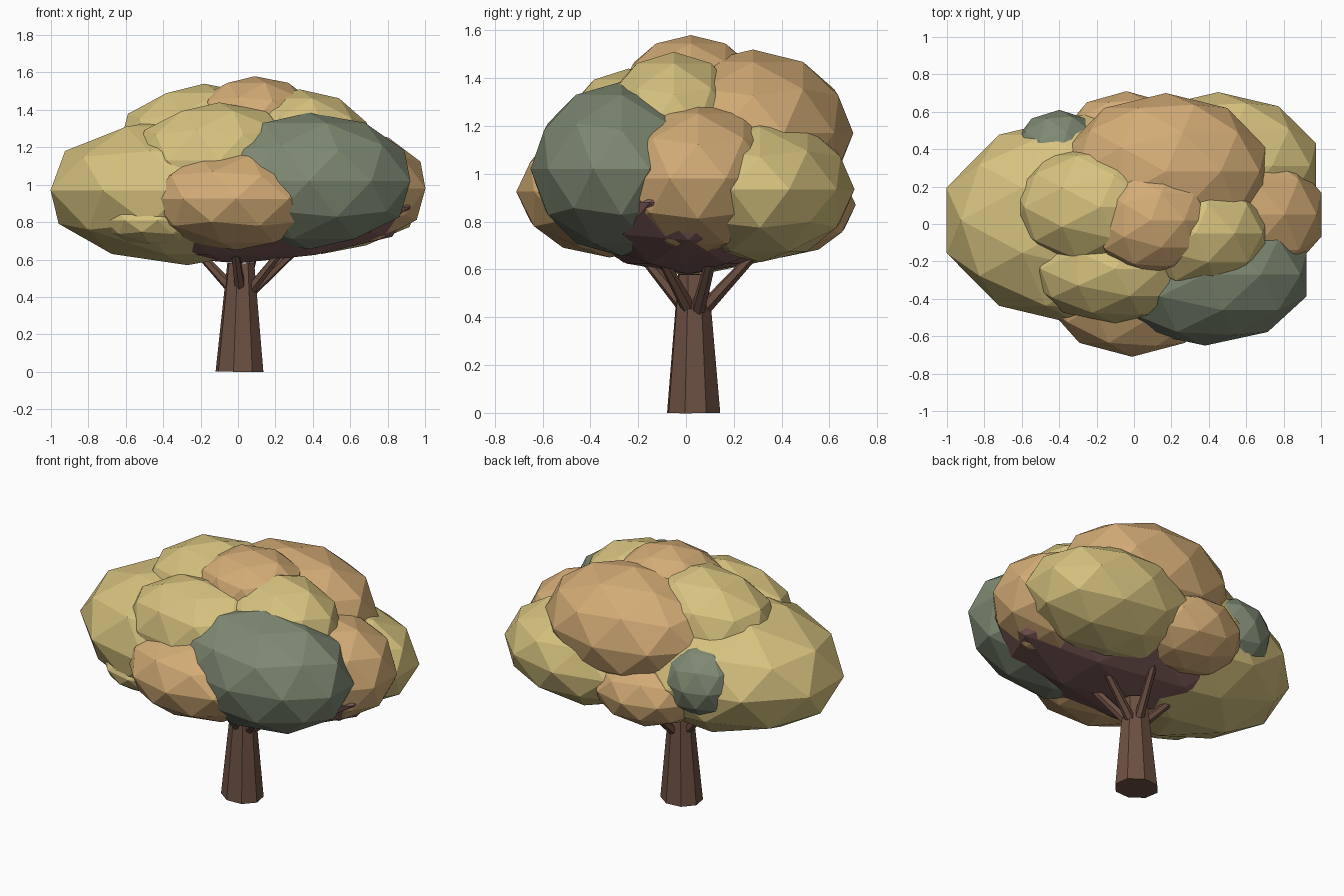
import bpy
from mathutils import Vector

if "Cube" in bpy.data.objects:
    bpy.data.objects.remove(bpy.data.objects["Cube"])


def material(name, rgb):
    m = bpy.data.materials.new(name)
    m.diffuse_color = (*rgb, 1)
    m.use_nodes = True
    m.node_tree.nodes["Principled BSDF"].inputs["Base Color"].default_value = m.diffuse_color
    return m


YELLOW = material("yellow_leaves", (0.67, 0.54, 0.21))
ORANGE = material("orange_leaves", (0.65, 0.41, 0.18))
GREEN = material("green_leaves", (0.21, 0.25, 0.17))
PLUM = material("plum_leaves", (0.22, 0.115, 0.105))
BARK = material("bark", (0.15, 0.08, 0.055))


def clump(name, mat, centre, radii):
    """Faceted leaf clump: a stretched low-poly icosphere."""
    bpy.ops.mesh.primitive_ico_sphere_add(subdivisions=2, radius=1, location=centre)
    o = bpy.context.object
    o.name = name
    o.scale = radii
    o.data.materials.append(mat)


def limb(name, start, end, r1, r2, sides):
    """Tapered prism between two points."""
    a, b = Vector(start), Vector(end)
    bpy.ops.mesh.primitive_cone_add(vertices=sides, radius1=r1, radius2=r2,
                                    depth=(b - a).length, location=(a + b) / 2)
    o = bpy.context.object
    o.name = name
    o.rotation_mode = 'QUATERNION'
    o.rotation_quaternion = (b - a).to_track_quat('Z', 'Y')
    o.data.materials.append(BARK)
    return o


# Trunk
trunk = limb("trunk", (0.008, 0.032, 0), (0.015, 0.03, 0.58), 0.133, 0.075, 8)
trunk.scale = (0.87, 1, 1)

# Branches reaching into the crown
for i, (s, e) in enumerate([
        ((-0.03, 0.04, 0.44), (-0.25, 0.10, 0.68)),
        ((0.07, 0.05, 0.43), (0.36, 0.12, 0.70)),
        ((0.01, -0.02, 0.46), (-0.02, -0.20, 0.68)),
        ((0.03, 0.08, 0.44), (0.10, 0.30, 0.68)),
        ((0.07, 0.01, 0.44), (0.26, -0.12, 0.68))]):
    limb(f"branch_{i + 1}", s, e, 0.03, 0.02, 6)

# Wide inner mass that peeks out under both ends of the crown
clump("crown_core", PLUM, (0.0, 0.01, 0.88), (0.97, 0.52, 0.30))

# Main crown clumps
clump("left_clump", YELLOW, (-0.27, 0.02, 0.97), (0.77, 0.565, 0.40))
clump("front_right_clump", GREEN, (0.38, -0.27, 1.02), (0.57, 0.38, 0.365))
clump("front_clump", ORANGE, (-0.01, -0.32, 0.925), (0.48, 0.39, 0.275))
clump("upper_back_clump", ORANGE, (0.17, 0.28, 1.17), (0.56, 0.42, 0.35))
clump("back_right_clump", YELLOW, (0.45, 0.31, 0.935), (0.55, 0.395, 0.305))
clump("right_clump", ORANGE, (0.56, 0.05, 0.98), (0.465, 0.38, 0.32))
clump("back_clump", ORANGE, (-0.04, 0.40, 0.87), (0.36, 0.31, 0.22))

# Upper clumps
clump("upper_right_clump", YELLOW, (0.33, -0.05, 1.19), (0.40, 0.31, 0.32))
clump("upper_front_clump", YELLOW, (-0.10, -0.24, 1.13), (0.47, 0.29, 0.31))
clump("upper_left_clump", YELLOW, (-0.18, 0.09, 1.20), (0.48, 0.34, 0.34))
clump("top_clump", ORANGE, (0.09, 0.02, 1.345), (0.34, 0.29, 0.235))

# Small accent clumps
clump("back_left_accent", GREEN, (-0.40, 0.37, 1.00), (0.25, 0.24, 0.23))
clump("front_left_accent", YELLOW, (-0.43, -0.25, 0.81), (0.30, 0.24, 0.14))
